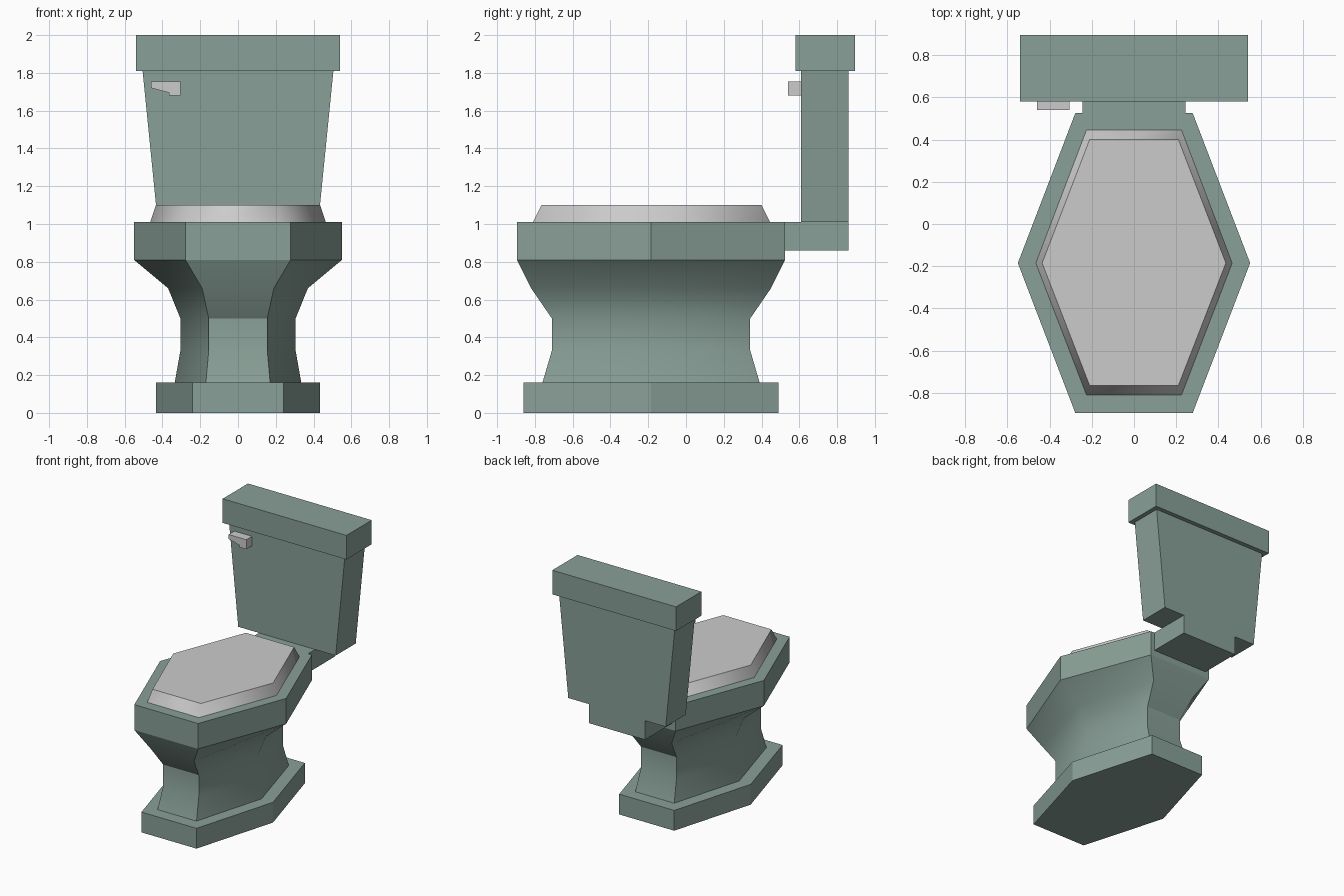
import bpy, bmesh, math

if "Cube" in bpy.data.objects:
    bpy.data.objects.remove(bpy.data.objects["Cube"])


def material(name, rgb):
    m = bpy.data.materials.new(name)
    m.diffuse_color = (*rgb, 1)
    m.use_nodes = True
    m.node_tree.nodes["Principled BSDF"].inputs["Base Color"].default_value = m.diffuse_color
    return m


GREEN = material("green_ceramic", (0.25, 0.35, 0.31))
GREY = material("grey_plastic", (0.52, 0.52, 0.52))


def loft(name, rings, mat=None, smooth_sides=False):
    """Skin a stack of equal-length vertex rings and cap both ends."""
    bm = bmesh.new()
    loops = [[bm.verts.new(p) for p in ring] for ring in rings]
    n = len(loops[0])
    for a, b in zip(loops, loops[1:]):
        for i in range(n):
            j = (i + 1) % n
            bm.faces.new((a[i], a[j], b[j], b[i])).smooth = smooth_sides
    bm.faces.new(loops[0][::-1])
    bm.faces.new(loops[-1])
    bmesh.ops.recalc_face_normals(bm, faces=bm.faces)
    mesh = bpy.data.meshes.new(name)
    bm.to_mesh(mesh)
    bm.free()
    obj = bpy.data.objects.new(name, mesh)
    bpy.context.collection.objects.link(obj)
    if mat:
        mesh.materials.append(mat)
    return obj


def hexagon(z, side, end, y0, y1):
    """Long hexagon: half width at the middle, half width at the ends."""
    mid = -0.185
    return [(-end, y0, z), (end, y0, z), (side, mid, z),
            (end, y1, z), (-end, y1, z), (-side, mid, z)]


def rect(z, x, y0, y1):
    return [(-x, y0, z), (x, y0, z), (x, y1, z), (-x, y1, z)]


# Foot, flared pedestal and rim
loft("foot", [hexagon(z, 0.435, 0.24, -0.86, 0.49) for z in (0, 0.16)], GREEN)
pedestal = loft("pedestal", [
    hexagon(0.16, 0.335, 0.17, -0.76, 0.39),
    hexagon(0.33, 0.305, 0.155, -0.71, 0.34),
    hexagon(0.50, 0.305, 0.155, -0.71, 0.34),
    hexagon(0.66, 0.37, 0.19, -0.82, 0.45),
    hexagon(0.81, 0.55, 0.278, -0.895, 0.525)], GREEN)
loft("rim", [hexagon(z, 0.55, 0.278, -0.895, 0.525) for z in (0.81, 1.01)], GREEN)

# Seat lid with softly shaded sloping sides
loft("seat_lid", [hexagon(1.01, 0.465, 0.225, -0.81, 0.445),
                  hexagon(1.10, 0.435, 0.21, -0.765, 0.40)], GREY, True)

# Shelf, tapered tank and tank lid
loft("tank_shelf", [rect(z, 0.245, 0.525, 0.86) for z in (0.86, 1.01)], GREEN)
loft("tank", [rect(1.01, 0.425, 0.61, 0.86), rect(1.81, 0.505, 0.61, 0.86)], GREEN)
loft("tank_lid", [rect(z, 0.54, 0.58, 0.895) for z in (1.81, 2.0)], GREEN)

# Flush handle, a profile extruded from the tank front
profile = [(-0.46, 1.755), (-0.46, 1.72), (-0.365, 1.695),
           (-0.365, 1.68), (-0.305, 1.68), (-0.305, 1.755)]
loft("flush_handle", [[(x, y, z) for x, z in profile] for y in (0.54, 0.61)])

# Smooth the vertical curve of the pedestal, keep its corners sharp
bpy.context.view_layer.objects.active = pedestal
pedestal.select_set(True)
bpy.ops.object.shade_smooth_by_angle(angle=math.radians(32))
